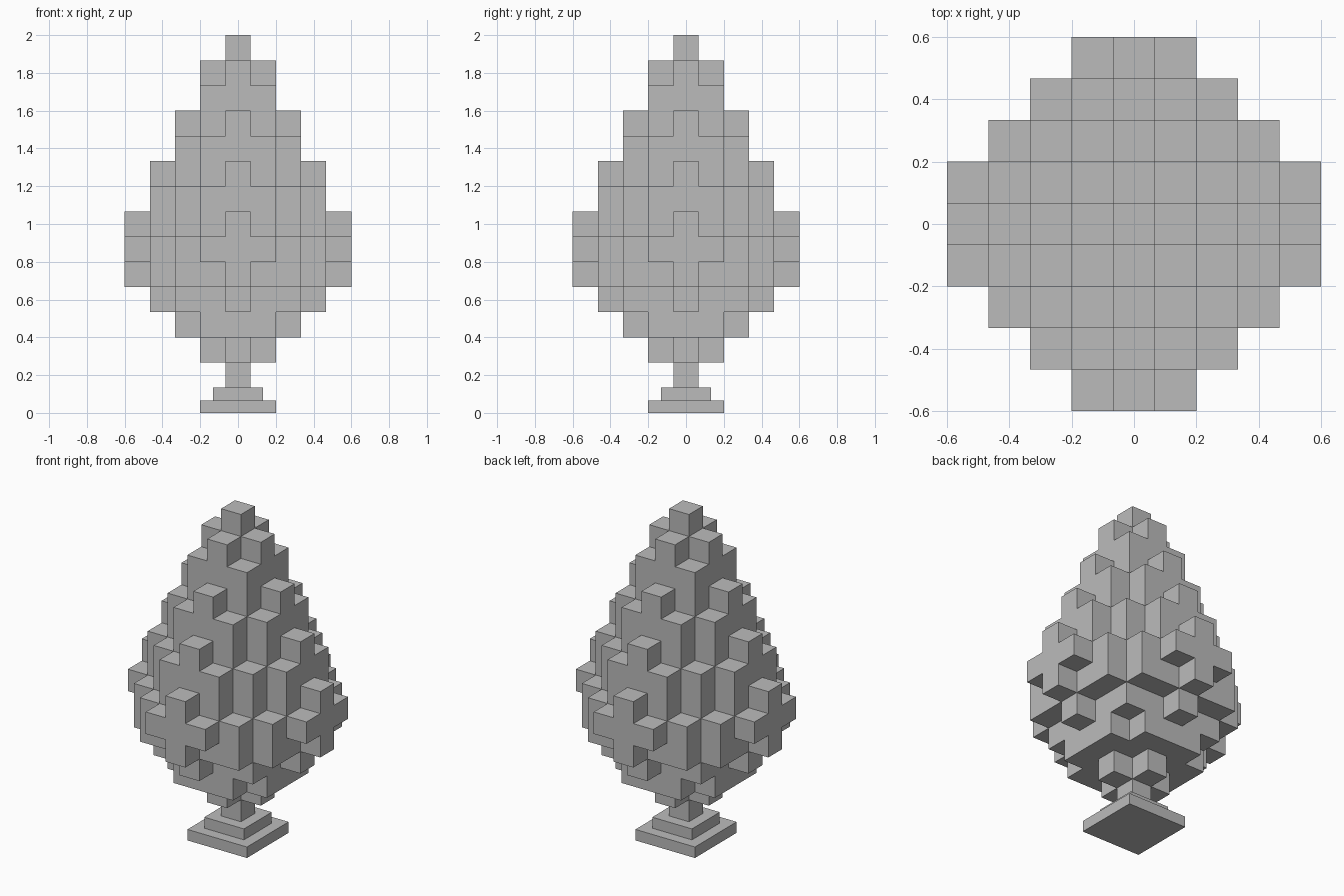
import bpy
import bmesh
from mathutils import Vector

cube = bpy.data.objects.get("Cube")
if cube:
    bpy.data.objects.remove(cube)

U = 2 / 15  # edge of one block

grey = bpy.data.materials.new("plain_grey")
grey.use_nodes = True
colour = (0.5, 0.5, 0.5, 1)
grey.diffuse_color = colour
grey.node_tree.nodes["Principled BSDF"].inputs["Base Color"].default_value = colour


def finish(name, bm):
    mesh = bpy.data.meshes.new(name)
    bm.to_mesh(mesh)
    bm.free()
    mesh.materials.append(grey)
    obj = bpy.data.objects.new(name, mesh)
    bpy.context.collection.objects.link(obj)
    return obj


def box(name, width, bottom, height):
    bm = bmesh.new()
    bmesh.ops.create_cube(bm, size=1)
    bmesh.ops.scale(bm, vec=(width, width, height), verts=bm.verts)
    bmesh.ops.translate(bm, vec=(0, 0, bottom + height / 2), verts=bm.verts)
    return finish(name, bm)


# Stepped base and trunk
box("base_slab", 3 * U, 0, U / 2)
box("base_step", 2 * U, U / 2, U / 2)
box("trunk", U, U, U)

# Foliage layers from the bottom up: (diamond radius, square half-width, has tips)
# Tips are single blocks sticking out of the middle of each side.
layers = [
    (1, 1, False), (3, 2, False), (4, 2, True), (5, 3, True),
    (5, 4, False), (4, 4, False), (4, 3, False), (3, 3, False),
    (3, 2, False), (2, 2, False), (2, 1, False), (1, 1, False),
    (0, 0, False),
]
blocks = set()
for level, (diamond, half, tips) in enumerate(layers, start=2):
    span = range(-half, half + 1)
    blocks |= {(x, y, level) for x in span for y in span
               if abs(x) + abs(y) <= diamond}
    if tips:
        r = half + 1
        blocks |= {(r, 0, level), (-r, 0, level), (0, r, level), (0, -r, level)}

# Outer skin of the foliage: one quad wherever a block has no neighbour
bm = bmesh.new()
for block in blocks:
    centre = Vector(block) + Vector((0, 0, 0.5))
    for axis in range(3):
        for sign in (-1, 1):
            n = Vector((0, 0, 0))
            n[axis] = sign
            if tuple(int(c) for c in Vector(block) + n) in blocks:
                continue
            a = Vector((0, 0, 0))
            a[(axis + 1) % 3] = 1
            b = n.cross(a)
            corners = (-a - b, a - b, a + b, b - a)
            bm.faces.new([bm.verts.new((centre + (n + c) / 2) * U)
                          for c in corners])
bmesh.ops.remove_doubles(bm, verts=bm.verts, dist=U / 100)
finish("foliage", bm)
